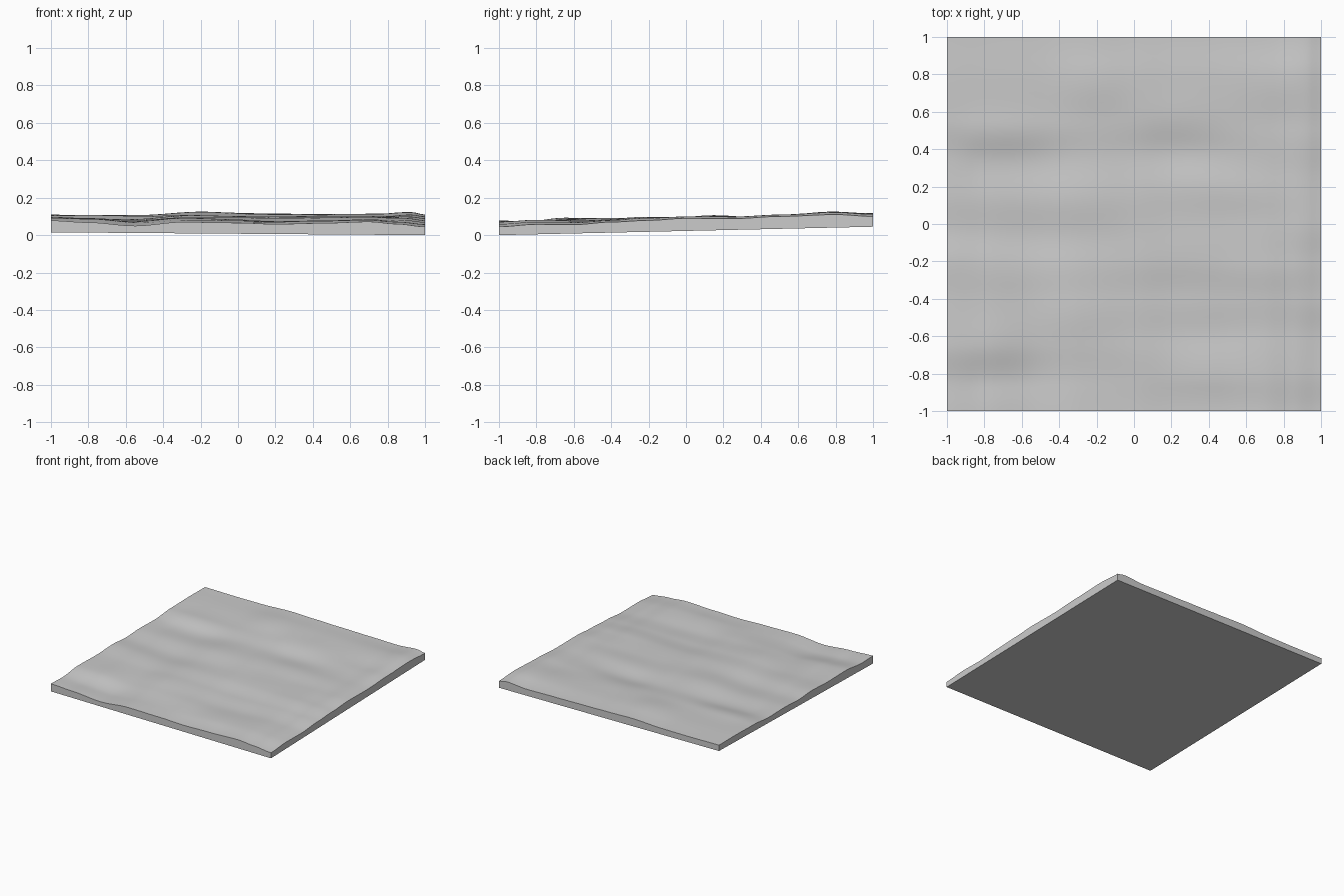
import bpy, bmesh, math

if "Cube" in bpy.data.objects:
    bpy.data.objects.remove(bpy.data.objects["Cube"])

# Rim heights read around the slab, as (position along the edge, z)
FRONT = [(-1, .078), (-.8, .068), (-.55, .05), (-.3, .07), (0, .066), (.2, .059), (.45, .064), (.7, .072), (.85, .06), (1, .045)]
BACK = [(-1, .108), (-.7, .105), (-.5, .106), (-.2, .117), (0, .112), (.2, .108), (.5, .104), (.75, .1), (.93, .113), (1, .1)]
RIGHT = [(-1, .045), (-.8, .058), (-.6, .056), (-.4, .07), (-.2, .079), (0, .09), (.25, .088), (.5, .1), (.8, .11), (1, .1)]
LEFT = [(-1, .078), (-.85, .074), (-.65, .093), (-.4, .089), (-.2, .097), (-.03, .086), (.15, .094), (.35, .09), (.55, .105), (.8, .109), (1, .108)]

# Ripples: (x, y, rise towards +y, width in x, width in y)
RIPPLES = [(-.7, .4, .012, .22, .1), (-.2, .65, .008, .15, .12), (.2, .5, .009, .2, .1),
           (.3, .3, -.009, .2, .1), (-.35, -.6, .009, .18, .12), (.35, -.7, -.01, .2, .12),
           (-.72, -.72, .009, .15, .12), (.25, -.25, .007, .2, .12), (.7, -.35, .006, .2, .12),
           (-.3, 0, .006, .2, .12), (.6, .1, .006, .2, .1), (-.6, -.2, -.006, .2, .12),
           (.8, .65, .006, .15, .12), (-.3, .3, -.005, .2, .12)]


def rim(points, t):
    for (a, za), (b, zb) in zip(points, points[1:]):
        if t <= b + 1e-6:
            f = min(max((t - a) / (b - a), 0), 1)
            return za + (zb - za) * f * f * (3 - 2 * f)
    return points[-1][1]


def bottom(x, y):
    return .0075 * (1 - x) + .0225 * (1 + y)


def top(x, y):
    u, v = (x + 1) / 2, (y + 1) / 2
    # blend the four rims across the slab
    z = (1 - v) * rim(FRONT, x) + v * rim(BACK, x) + (1 - u) * rim(LEFT, y) + u * rim(RIGHT, y)
    z -= (1 - u) * (1 - v) * .078 + u * (1 - v) * .045 + (1 - u) * v * .108 + u * v * .1
    fade = min(1, (1 - abs(x)) / .15) * min(1, (1 - abs(y)) / .15)
    for cx, cy, h, wx, wy in RIPPLES:
        dx, dy = (x - cx) / wx, (y - cy) / wy
        z += fade * h * dy * math.exp(-(dx * dx + dy * dy) / 2)
    return z


# Rippled top sheet
bm = bmesh.new()
bmesh.ops.create_grid(bm, x_segments=80, y_segments=80, size=1)
for v in bm.verts:
    v.co.z = top(v.co.x, v.co.y)

# Side walls and flat, slightly tilted underside
border = [e for e in bm.edges if e.is_boundary]
walls = bmesh.ops.extrude_edge_only(bm, edges=border)["geom"]
for v in walls:
    if isinstance(v, bmesh.types.BMVert):
        v.co.z = bottom(v.co.x, v.co.y)
bmesh.ops.contextual_create(bm, geom=[e for e in bm.edges if e.is_boundary])
bmesh.ops.recalc_face_normals(bm, faces=bm.faces)

mesh = bpy.data.meshes.new("rippled_slab")
bm.to_mesh(mesh)
bm.free()
slab = bpy.data.objects.new("rippled_slab", mesh)
bpy.context.collection.objects.link(slab)
bpy.context.view_layer.objects.active = slab
slab.select_set(True)
bpy.ops.object.shade_smooth_by_angle(angle=math.radians(35))
